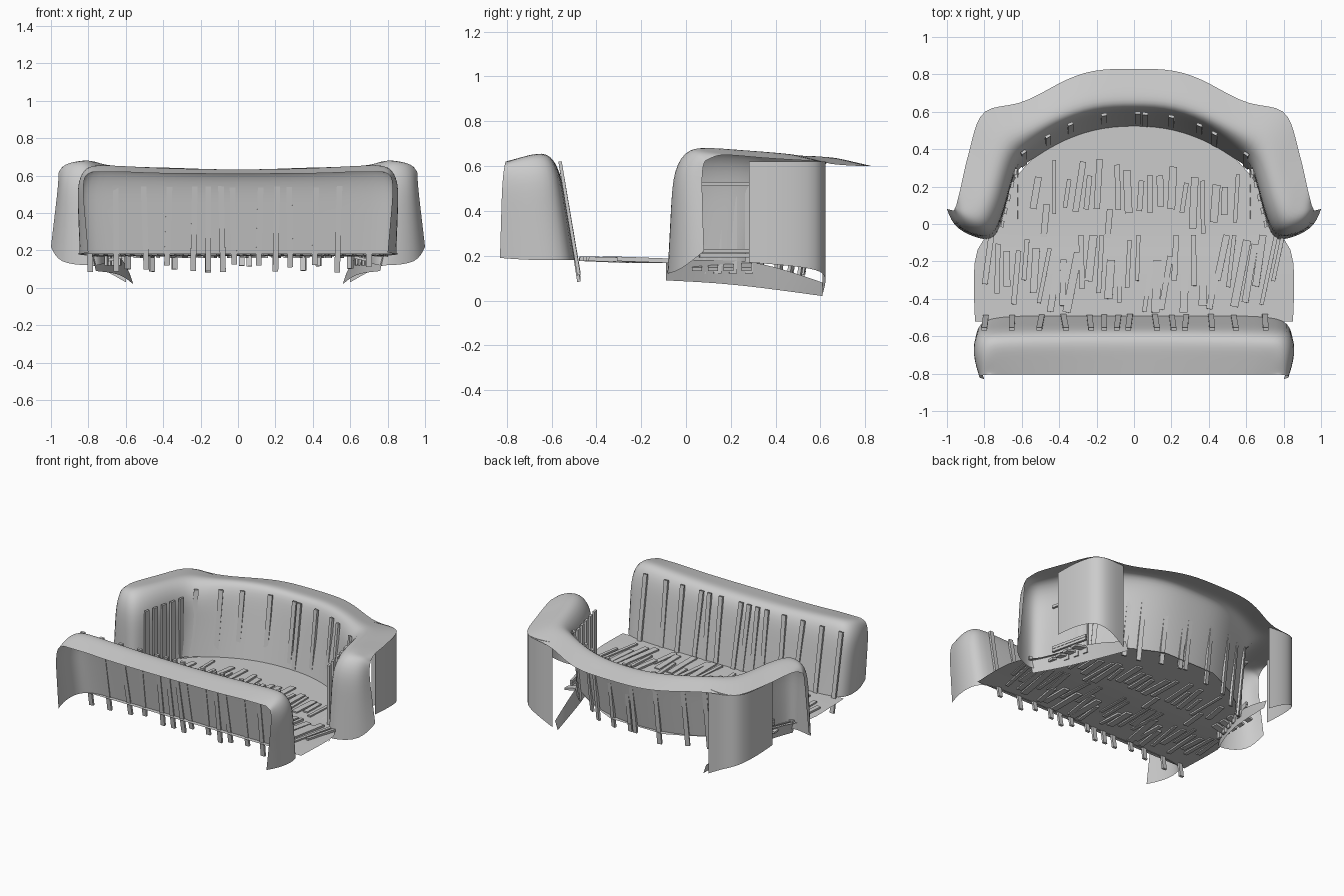
import bpy, bmesh, math, random
from mathutils import Vector, Matrix

if "Cube" in bpy.data.objects:
    bpy.data.objects.remove(bpy.data.objects["Cube"])

random.seed(4)


def sheet(name, rows, levels=2):
    """Smooth open surface through a grid of points."""
    n = len(rows[0])
    verts = [p for r in rows for p in r]
    faces = [(i*n+j, (i+1)*n+j, (i+1)*n+j+1, i*n+j+1)
             for i in range(len(rows)-1) for j in range(n-1)]
    me = bpy.data.meshes.new(name)
    me.from_pydata(verts, [], faces)
    bm = bmesh.new()
    bm.from_mesh(me)
    bmesh.ops.recalc_face_normals(bm, faces=bm.faces)
    bm.to_mesh(me)
    bm.free()
    me.polygons.foreach_set("use_smooth", [True]*len(me.polygons))
    ob = bpy.data.objects.new(name, me)
    bpy.context.collection.objects.link(ob)
    m = ob.modifiers.new("smooth", 'SUBSURF')
    m.levels = m.render_levels = levels
    m.boundary_smooth = 'PRESERVE_CORNERS'
    return ob


def flip(p):
    return (-p[0], p[1], p[2])


def bank(name, half):
    """Wall from base, rim, crest, outer stations, mirrored across x."""
    rows = []
    for b, r, c, o in half:
        low = tuple(Vector(b).lerp(Vector(r), 0.12))
        mid = tuple(Vector(b).lerp(Vector(r), 0.6))
        out = tuple(Vector(c).lerp(Vector(o), 0.5))
        rows.append([b, low, mid, r, c, out, o])
    rows += [[flip(p) for p in r] for r in reversed(rows[:-1])]
    return sheet(name, rows)


def planks(name, items):
    """Boards given as (start, end, width vector, width, thickness)."""
    bm = bmesh.new()
    for p, q, w, width, thick in items:
        p, q = Vector(p), Vector(q)
        d = q - p
        z = d.normalized()
        n = z.cross(Vector(w)).normalized()
        x = n.cross(z)
        rot = Matrix((x, n, z)).transposed().to_4x4()
        mat = (Matrix.Translation((p+q)/2) @ rot
               @ Matrix.Diagonal((width, thick, d.length, 1)))
        bmesh.ops.create_cube(bm, size=1, matrix=mat)
    me = bpy.data.meshes.new(name)
    bm.to_mesh(me)
    bm.free()
    bpy.context.collection.objects.link(bpy.data.objects.new(name, me))


# Front bank: inner face, rounded top and end returns, open to the front
bank("front_bank", [
    ((.80, -.83, .19), (.83, -.82, .53), (.82, -.81, .60), (.78, -.805, .62)),
    ((.85, -.70, .18), (.87, -.70, .57), (.82, -.70, .65), (.72, -.805, .62)),
    ((.85, -.54, .18), (.85, -.58, .58), (.79, -.62, .67), (.66, -.805, .62)),
    ((.75, -.49, .18), (.75, -.56, .58), (.70, -.61, .67), (.60, -.805, .62)),
    ((.40, -.49, .18), (.40, -.56, .58), (.40, -.61, .65), (.40, -.805, .61)),
    ((.00, -.49, .18), (.00, -.56, .58), (.00, -.61, .64), (.00, -.805, .61)),
])

# Rear bank: both side arms and the curved back with its outer lip
rear = [
    ((1.0, .08, .22), (.96, .07, .56), (.96, .08, .62), (.95, .10, .63)),
    ((.96, -.03, .13), (.94, -.03, .58), (.92, .03, .67), (.94, .14, .65)),
    ((.80, -.09, .12), (.81, -.07, .59), (.83, .00, .69), (.925, .20, .65)),
    ((.73, -.08, .12), (.74, -.04, .59), (.79, .05, .70), (.905, .30, .64)),
    ((.68, .12, .15), (.68, .12, .59), (.74, .16, .69), (.87, .43, .63)),
    ((.64, .29, .17), (.63, .34, .58), (.69, .41, .67), (.82, .64, .62)),
    ((.55, .34, .17), (.56, .40, .58), (.59, .46, .66), (.62, .62, .61)),
    ((.42, .43, .17), (.42, .51, .58), (.43, .55, .66), (.40, .76, .60)),
    ((.22, .51, .17), (.22, .60, .58), (.22, .63, .65), (.22, .83, .60)),
    ((.00, .53, .17), (.00, .61, .58), (.00, .64, .64), (.00, .83, .60)),
]
bank("rear_bank", rear)

# Floor
sheet("floor", [[(h*t, y, z) for t in (-1, -.5, 0, .5, 1)] for y, h, z in
                [(-.52, .85, .185), (-.30, .86, .185), (-.12, .85, .175),
                 (-.05, .76, .17), (.28, .65, .17), (.43, .44, .17),
                 (.54, .20, .17)]], 1)

for s, side in ((1, "right"), (-1, "left")):
    # Skirt hanging below the arm
    sheet(side + "_skirt", [[(s*x, y, zt), (s*(x-.02), y, zb)] for x, y, zt, zb in
          [(.78, -.09, .18, .09), (.68, .12, .18, .08),
           (.63, .32, .18, .06), (.58, .61, .08, .02)]])
    # Rear outside panel of the arm, bulging at its back corner
    sheet(side + "_arm_panel", [[(s*x, y, zb), (s*x, y, .25), (s*x, y, .5),
                                 (s*x, y, .62)] for x, y, zb in
          [(.86, .28, .17), (.86, .42, .16), (.83, .60, .14),
           (.72, .63, .10), (.60, .61, .03)]])

# Upright boards on the front bank
boards = []
for x in (-.79, -.65, -.49, -.38, -.24, -.16, -.08, -.02, .11, .2, .28, .41, .53, .7):
    t = random.uniform(-.02, .02)
    boards.append(((x, -.478, random.uniform(.08, .13)), (x+t, -.562, .62),
                   (1, 0, 0), .03, .015))
planks("front_boards", boards)

# Upright boards on the curved back, feet poking out behind
boards = []
for x, y in ((-.59, .345), (-.46, .43), (-.34, .495), (-.16, .545), (.02, .555),
             (.06, .55), (.2, .535), (.35, .49), (.43, .445), (.6, .335)):
    boards.append(((x, y-.03, random.uniform(.08, .12)), (x, y+.04, .61),
                   (1, -x*1.2, 0), .03, .015))
planks("back_boards", boards)

# Upright boards inside the arms and cross boards on their outer side
boards = []
for s in (-1, 1):
    for y in (.0, .07, .14, .21, .28):
        x = .703 - y*.25
        boards.append(((s*x, y, .12), (s*x, y, .58), (s*.2, -1, 0), .035, .015))
    for z in (.2, .22, .52):
        boards.append(((s*.72, .06, z), (s*.66, .32, z), (0, 0, 1), .018, .015))
    for y in (.05, .12, .19, .27):
        boards.append(((s*.62, y, .165), (s*.73, y, .14), (0, 1, 0), .045, .015))
planks("arm_boards", boards)

# Loose boards half sunk into the floor
boards = []
for i in range(32):
    x = -.78 + 1.55*i/31
    y = random.uniform(-.48, -.3)
    l = random.uniform(.18, .38)
    t = l*random.uniform(-.02, .22)
    boards.append(((x-t/2, y, .186), (x+t/2, min(y+l, -.06), .177), (1, 0, 0),
                   random.uniform(.02, .045), .02))
for i in range(20):
    x = -.54 + 1.08*i/19
    y = random.uniform(-.08, .1)
    l = random.uniform(.15, .3)
    boards.append(((x, y, .17), (x+l*random.uniform(-.05, .18), y+l, .17),
                   (1, 0, 0), random.uniform(.02, .045), .02))
planks("floor_boards", boards)
